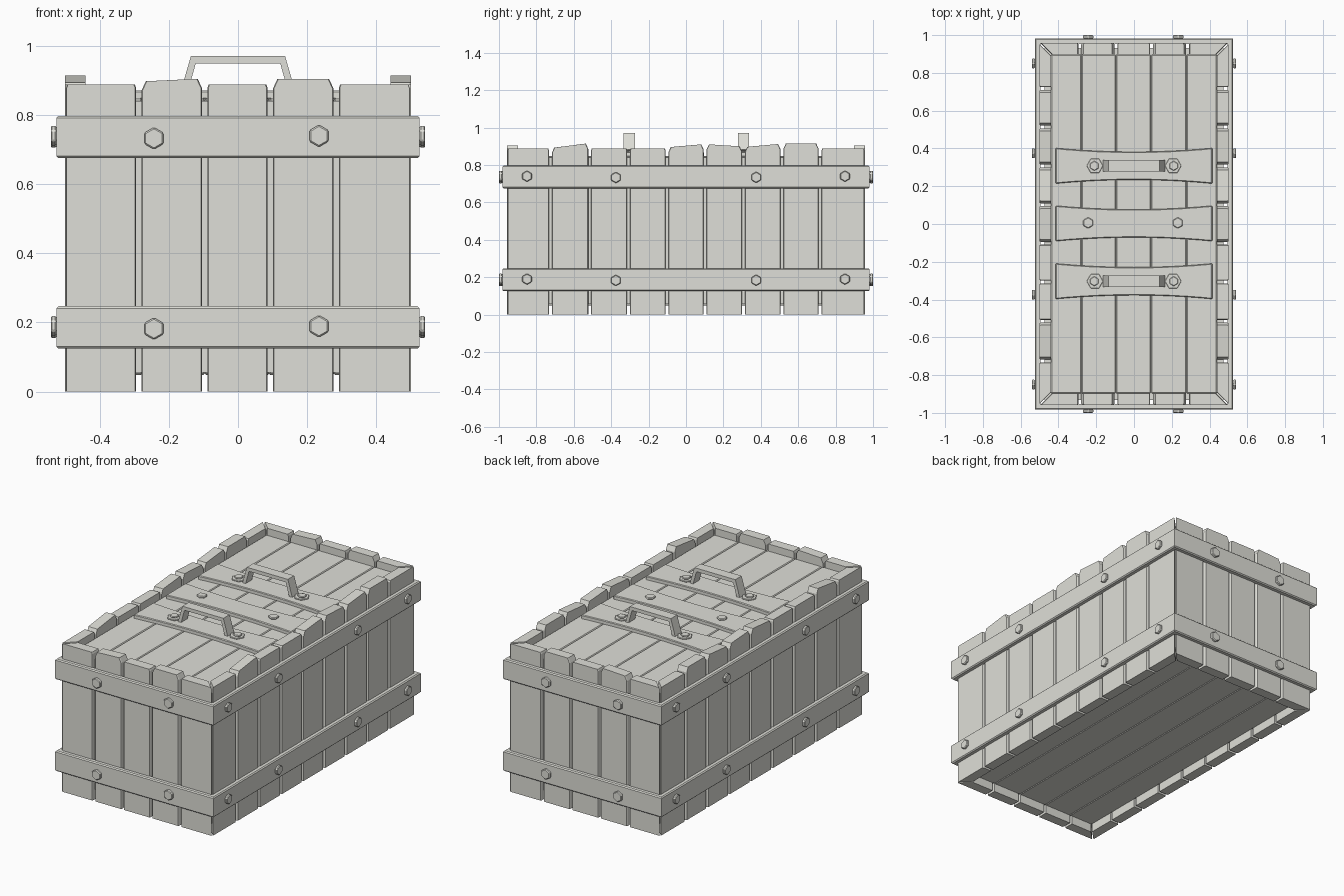
import bpy, bmesh
from math import radians, pi
from mathutils import Matrix, Vector

if "Cube" in bpy.data.objects:
    bpy.data.objects.remove(bpy.data.objects["Cube"])

mat = bpy.data.materials.new("pale_grey")
mat.use_nodes = True
grey = (0.74, 0.74, 0.69, 1)
mat.diffuse_color = grey
mat.node_tree.nodes["Principled BSDF"].inputs["Base Color"].default_value = grey

HX, HY, WALL = 0.5, 0.957, 0.06      # half width, half length, wall thickness
LID, STRAP = 0.848, 0.87             # top heights of lid boards and straps
FLOOR = 0.048                        # underside of the floor boards


def finish(name, bm, bevel=0):
    bmesh.ops.recalc_face_normals(bm, faces=bm.faces)
    mesh = bpy.data.meshes.new(name)
    bm.to_mesh(mesh)
    bm.free()
    mesh.materials.append(mat)
    ob = bpy.data.objects.new(name, mesh)
    bpy.context.collection.objects.link(ob)
    if bevel:
        mod = ob.modifiers.new("edge", "BEVEL")
        mod.width, mod.segments = bevel, 1
        mod.limit_method, mod.angle_limit = "ANGLE", radians(35)
    return ob


def loft(bm, rings, caps=True, closed=False):
    """Join equal rings of points with quads."""
    rows = [[bm.verts.new(p) for p in ring] for ring in rings]
    n = len(rows[0])
    pairs = list(zip(rows, rows[1:])) + ([(rows[-1], rows[0])] if closed else [])
    for a, b in pairs:
        for i in range(n):
            j = (i + 1) % n
            bm.faces.new((a[i], a[j], b[j], b[i]))
    if caps:
        bm.faces.new(rows[0])
        bm.faces.new(rows[-1])


def box(name, x0, x1, y0, y1, z0, z1, bevel=0):
    bm = bmesh.new()
    loft(bm, [[(x0, y0, z), (x1, y0, z), (x1, y1, z), (x0, y1, z)] for z in (z0, z1)])
    return finish(name, bm, bevel)


def plank_wall(name, half, edges, tops, place):
    """Upright planks with chamfered fronts, mitred at the wall ends."""
    cuts = [-half] + edges + [half]
    for k, (za, zb) in enumerate(tops):
        first, last = k == 0, k == len(tops) - 1
        raised = max(za, zb) > 0.89
        cu, cz = (0.013, 0.028) if raised else (0.004, 0.01)
        rings = []
        for d, gap in ((0, 0.0105), (0.006, 0.0075), (WALL, 0.0075)):
            a = cuts[k] + (d + 0.005 if first else gap)
            b = cuts[k + 1] - (d + 0.005 if last else gap)
            rings.append([place(u, d, z) for u, z in
                          ((a, 0), (b, 0), (b, zb - cz), (b - cu, zb), (a + cu, za), (a, za - cz))])
        bm = bmesh.new()
        loft(bm, rings)
        finish(f"{name}_{k + 1}", bm)


def hexagon(name, at, axis, r=0.032, h=0.018, bevel=0.004, spin=0):
    bm = bmesh.new()
    rot = Vector(axis).to_track_quat("Z", "Y").to_matrix().to_4x4()
    m = (Matrix.Translation(at) @ rot @ Matrix.Translation((0, 0, h / 2))
         @ Matrix.Rotation(spin, 4, "Z"))
    bmesh.ops.create_cone(bm, cap_ends=True, segments=6, radius1=r, radius2=r, depth=h, matrix=m)
    return finish(name, bm, bevel)


# Walls: each side is mirrored to the opposite one
low = (0.888, 0.888)
end_edges = [-0.287, -0.096, 0.093, 0.284]
end_tops = [low, (0.897, 0.904), low, (0.903, 0.903), low]
side_edges = [-0.725, -0.515, -0.307, -0.102, 0.102, 0.307, 0.513, 0.717]
side_tops = [low, (0.893, 0.914), low, low, (0.896, 0.91),
             (0.91, 0.9), (0.897, 0.912), (0.914, 0.914), low]
for s, end, side in ((1, "front", "left"), (-1, "back", "right")):
    plank_wall(end + "_plank", HX, end_edges, end_tops,
               lambda u, d, z: (u, -s * (HY - d), z))
    plank_wall(side + "_plank", HY, side_edges, side_tops,
               lambda u, d, z: (s * (HX - d), u, z))

# Inner lining that closes the gaps between planks
cx, cy = HX - 0.025, HY - 0.025
box("lining", -cx, cx, -cy, cy, FLOOR + 0.008, LID - 0.008)

# Lid and floor boards
ix, iy = HX - WALL, HY - WALL
cuts = [-ix, -0.277, -0.096, 0.09, 0.277, ix]
for i, (a, b) in enumerate(zip(cuts, cuts[1:])):
    box(f"lid_board_{i + 1}", a, b, -iy, iy, LID - 0.03, LID, 0.005)
    box(f"floor_board_{i + 1}", a, b, -iy, iy, FLOOR, FLOOR + 0.03, 0.004)

# Bands around the crate
for name, z0, z1 in (("lower_band", 0.125, 0.247), ("upper_band", 0.675, 0.797)):
    t, c = 0.025, 0.006
    section = [(-0.004, z0), (t - c, z0), (t, z0 + c), (t, z1 - c), (t - c, z1), (-0.004, z1)]
    bm = bmesh.new()
    loft(bm, [[(sx * (HX + o), sy * (HY + o), z) for o, z in section]
              for sx, sy in ((-1, -1), (1, -1), (1, 1), (-1, 1))], caps=False, closed=True)
    finish(name, bm)
    mid = (z0 + z1) / 2
    for s in (-1, 1):
        for x, dz in ((-0.243, -0.004), (0.234, 0.003)):
            hexagon(name + "_end_bolt", (x, s * (HY + t), mid + dz), (0, s, 0))
        for y, dz in ((-0.85, 0.004), (-0.375, -0.003), (0.375, -0.002), (0.85, 0.004)):
            hexagon(name + "_side_bolt", (s * (HX + t), y, mid + dz), (s, 0, 0), r=0.03, h=0.016)

# Lid straps with waisted edges
STEPS = 12
for name, mid in (("front_strap", -0.303), ("middle_strap", 0.003), ("back_strap", 0.308)):
    rings = []
    for i in range(STEPS + 1):
        f = 2 * i / STEPS - 1
        w = 0.074 + 0.02 * f * f
        x = 0.415 * f
        rings.append([(x, mid - w, LID - 0.004), (x, mid + w, LID - 0.004),
                      (x, mid + w, STRAP), (x, mid - w, STRAP)])
    bm = bmesh.new()
    loft(bm, rings)
    finish(name, bm, 0.004)
for x in (-0.243, 0.232):
    hexagon("middle_strap_bolt", (x, 0.006, STRAP), (0, 0, 1), r=0.03, h=0.012)

# Handles with bolted feet
half = [(0.165, STRAP), (0.136, 0.97), (0.122, 0.949), (0.144, STRAP)]
arch = [half[0], half[1]] + [(-x, z) for x, z in (half[1], half[0], half[3], half[2])] + half[2:]
for name, mid in (("front_handle", -0.303), ("back_handle", 0.308)):
    bm = bmesh.new()
    loft(bm, [[(x, mid + w, z) for x, z in arch] for w in (-0.03, 0.03)])
    finish(name, bm)
    for s in (-1, 1):
        hexagon(name + "_foot", (s * 0.207, mid, STRAP), (0, 0, 1), r=0.044, h=0.007, bevel=0.002, spin=pi / 6)
        hexagon(name + "_bolt", (s * 0.21, mid, STRAP + 0.007), (0, 0, 1), r=0.026, h=0.009, bevel=0.003)
